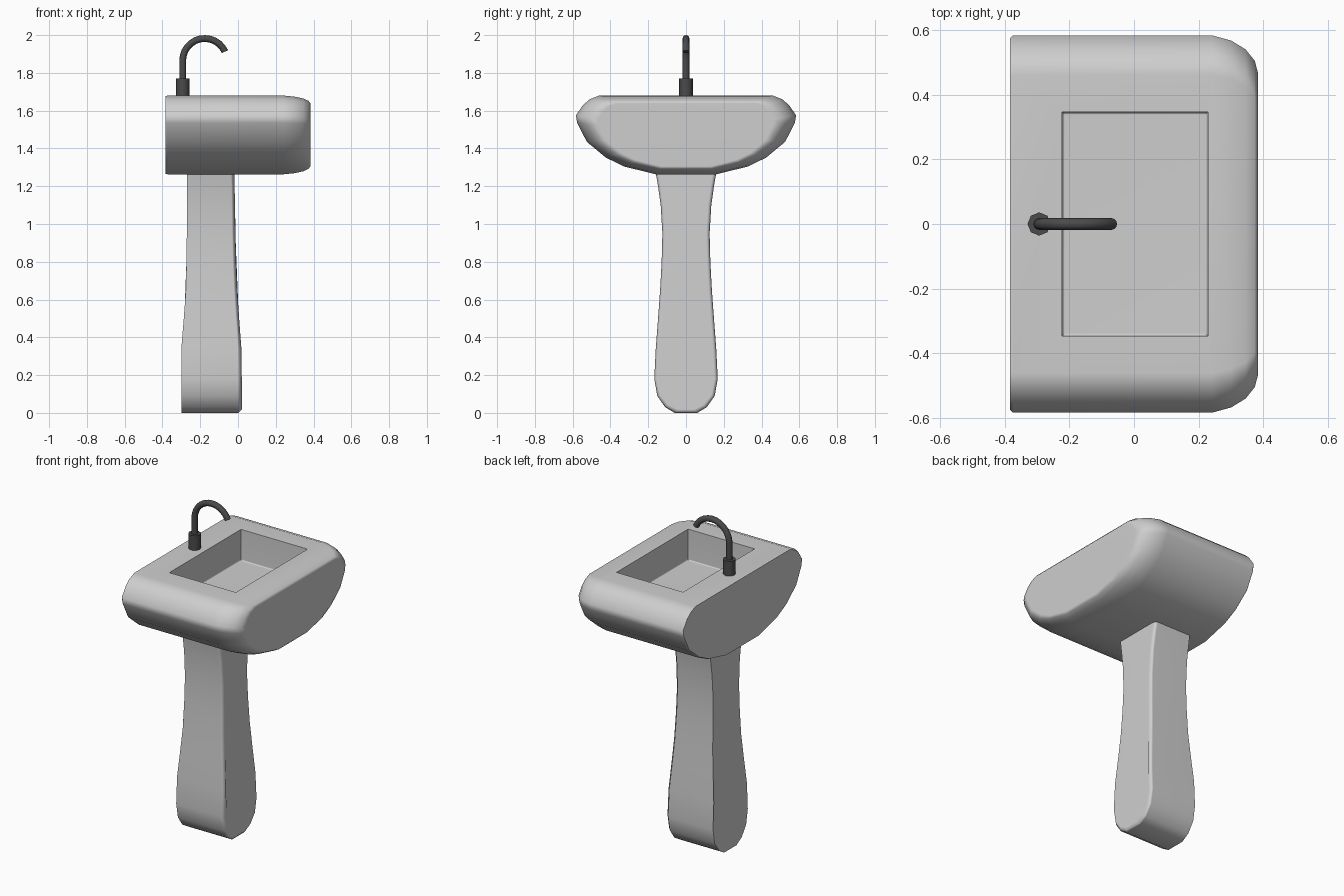
import bpy, bmesh, math
from mathutils import Vector

if "Cube" in bpy.data.objects:
    bpy.data.objects.remove(bpy.data.objects["Cube"])


def material(name, v):
    m = bpy.data.materials.new(name)
    m.diffuse_color = (v, v, v, 1)
    m.use_nodes = True
    m.node_tree.nodes["Principled BSDF"].inputs["Base Color"].default_value = m.diffuse_color
    return m


CERAMIC = material("light ceramic", 0.62)
METAL = material("dark metal", 0.07)


def loft(name, rings, mat):
    """Skin a list of equal-length closed rings and cap both ends."""
    bm = bmesh.new()
    vr = [[bm.verts.new(p) for p in r] for r in rings]
    n = len(vr[0])
    for a, b in zip(vr, vr[1:]):
        for i in range(n):
            j = (i + 1) % n
            bm.faces.new((a[i], a[j], b[j], b[i]))
    bm.faces.new(vr[0])
    bm.faces.new(vr[-1])
    bmesh.ops.recalc_face_normals(bm, faces=bm.faces[:])
    me = bpy.data.meshes.new(name)
    bm.to_mesh(me)
    bm.free()
    ob = bpy.data.objects.new(name, me)
    bpy.context.collection.objects.link(ob)
    me.materials.append(mat)
    return ob


def activate(ob):
    bpy.ops.object.select_all(action='DESELECT')
    ob.select_set(True)
    bpy.context.view_layer.objects.active = ob


def smooth(ob, deg=50, weighted=True):
    activate(ob)
    bpy.ops.object.shade_smooth_by_angle(angle=math.radians(deg))
    if weighted:
        w = ob.modifiers.new("weighted", 'WEIGHTED_NORMAL')
        w.keep_sharp = True


def mirrored(half):
    """Half outline (y, z) to a full symmetric outline."""
    return half + [(-y, z) for y, z in reversed(half)]


# Basin: side outline lofted along x, rounded towards the user's side
outline = mirrored([(0.16, 1.263), (0.33, 1.305), (0.425, 1.352), (0.525, 1.435),
                    (0.576, 1.535), (0.583, 1.575), (0.545, 1.63), (0.51, 1.66), (0.46, 1.68)])
MID = 1.475
steps = [(-0.383, 0.985), (-0.373, 1), (0.24, 1), (0.30, 0.972),
         (0.345, 0.925), (0.373, 0.865), (0.383, 0.80)]
basin = loft("basin", [[(x, y * s, MID + (z - MID) * s) for y, z in outline]
                       for x, s in steps], CERAMIC)


# Bowl recess, slightly chamfered at the floor
def rect(inset, z):
    a, b, c = -0.222 + inset, 0.228 - inset, 0.346 - inset
    return [(a, -c, z), (b, -c, z), (b, c, z), (a, c, z)]


cutter = loft("bowl_cutter", [rect(0.008, 1.49), rect(0, 1.498), rect(0, 1.8)], CERAMIC)
cutter.hide_render = True
mod = basin.modifiers.new("bowl", 'BOOLEAN')
mod.operation = 'DIFFERENCE'
mod.solver = 'EXACT'
mod.object = cutter
activate(basin)
bpy.ops.object.modifier_apply(modifier="bowl")
bpy.data.objects.remove(cutter)
smooth(basin)

# Pedestal: rows of (z, half width, back x, front x)
rows = [(0, 0.06, -0.30, 0.02), (0.03, 0.11, -0.30, 0.02), (0.09, 0.152, -0.30, 0.02),
        (0.18, 0.168, -0.30, 0.02), (0.34, 0.16, -0.30, 0.018), (0.50, 0.148, -0.287, 0.006),
        (0.65, 0.137, -0.276, -0.004), (0.80, 0.129, -0.273, -0.01), (0.95, 0.125, -0.271, -0.014),
        (1.10, 0.134, -0.27, -0.016), (1.20, 0.148, -0.27, -0.018), (1.27, 0.16, -0.27, -0.02)]


def slab(which, inset):
    half = []
    for z, w, back, front in rows:
        x = back if which == 'back' else front - (0.018 - inset)
        lift = max(0, inset * (1 - z / 0.12))
        half.append((x, w - inset, z + lift))
    return half + [(x, -y, z) for x, y, z in reversed(half)]


pedestal = loft("pedestal", [slab('back', 0), slab('front', 0),
                             slab('front', 0.006), slab('front', 0.018)], CERAMIC)
smooth(pedestal)


# Tap collar
def circle(cx, z, r, n):
    return [(cx + r * math.cos(math.tau * i / n), r * math.sin(math.tau * i / n), z)
            for i in range(n)]


collar = loft("tap_collar", [circle(-0.293, z, 0.036, 8) for z in (1.675, 1.77)], METAL)
smooth(collar, weighted=False)

# Tap spout: straight riser then an arc
R, C = 0.117, Vector((-0.176, 0, 1.865))
path = [(Vector((-0.293, 0, 1.76)), math.pi)]
for i in range(13):
    a = math.pi + (math.radians(24) - math.pi) * i / 12
    path.append((C + R * Vector((math.cos(a), 0, math.sin(a))), a))
rings = []
for p, a in path:
    out = Vector((math.cos(a), 0, math.sin(a)))
    rings.append([p + 0.018 * (out * math.cos(t) + Vector((0, math.sin(t), 0)))
                  for t in (math.tau * k / 12 for k in range(12))])
spout = loft("tap_spout", rings, METAL)
smooth(spout, weighted=False)
